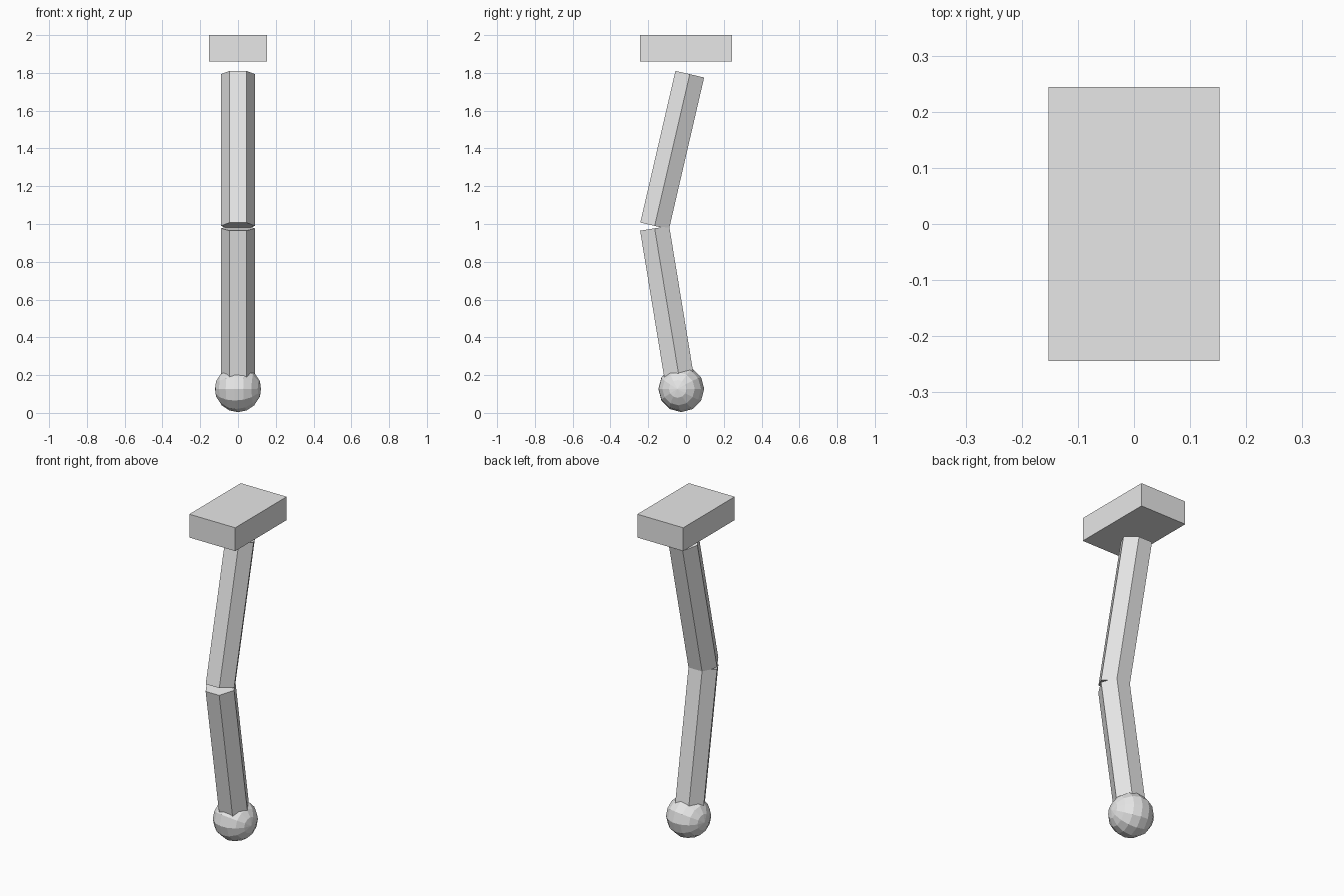
import bpy, math
from mathutils import Vector

if "Cube" in bpy.data.objects:
    bpy.data.objects.remove(bpy.data.objects["Cube"])

grey = bpy.data.materials.new("plain_grey")
grey.diffuse_color = (0.8, 0.8, 0.8, 1)
grey.use_nodes = True
grey.node_tree.nodes["Principled BSDF"].inputs["Base Color"].default_value = grey.diffuse_color


def finish(name):
    ob = bpy.context.object
    ob.name = name
    ob.data.materials.append(grey)
    return ob


def hex_rod(name, bottom, top, radius=0.09):
    """Six-sided rod between two points, with corners on the x axis."""
    a, b = Vector(bottom), Vector(top)
    d = b - a
    tilt = math.atan2(-d.y, d.z)
    bpy.ops.mesh.primitive_cylinder_add(vertices=6, radius=radius, depth=d.length,
                                        location=(a + b) / 2)
    ob = finish(name)
    # turn the mesh so that corners point to the sides, then lean the rod
    for v in ob.data.vertices:
        v.co.x, v.co.y = v.co.y, -v.co.x
    ob.rotation_euler = (tilt, 0, 0)
    return ob


# Upper and lower limb segments, meeting at the bent joint
hex_rod("upper_limb", (0, -0.166, 0.990), (0, 0.020, 1.793))
hex_rod("lower_limb", (0, -0.166, 0.977), (0, -0.026, 0.125))

# Faceted ball at the lower end, poles to the sides
bpy.ops.mesh.primitive_uv_sphere_add(segments=12, ring_count=8, radius=0.123,
                                     location=(0, -0.025, 0.127),
                                     rotation=(math.radians(9.5), math.radians(90), 0))
finish("end_ball")

# Slab floating above the limb
bpy.ops.mesh.primitive_cube_add(size=1, location=(0, 0, 1.93))
slab = finish("top_slab")
slab.scale = (0.305, 0.488, 0.14)
